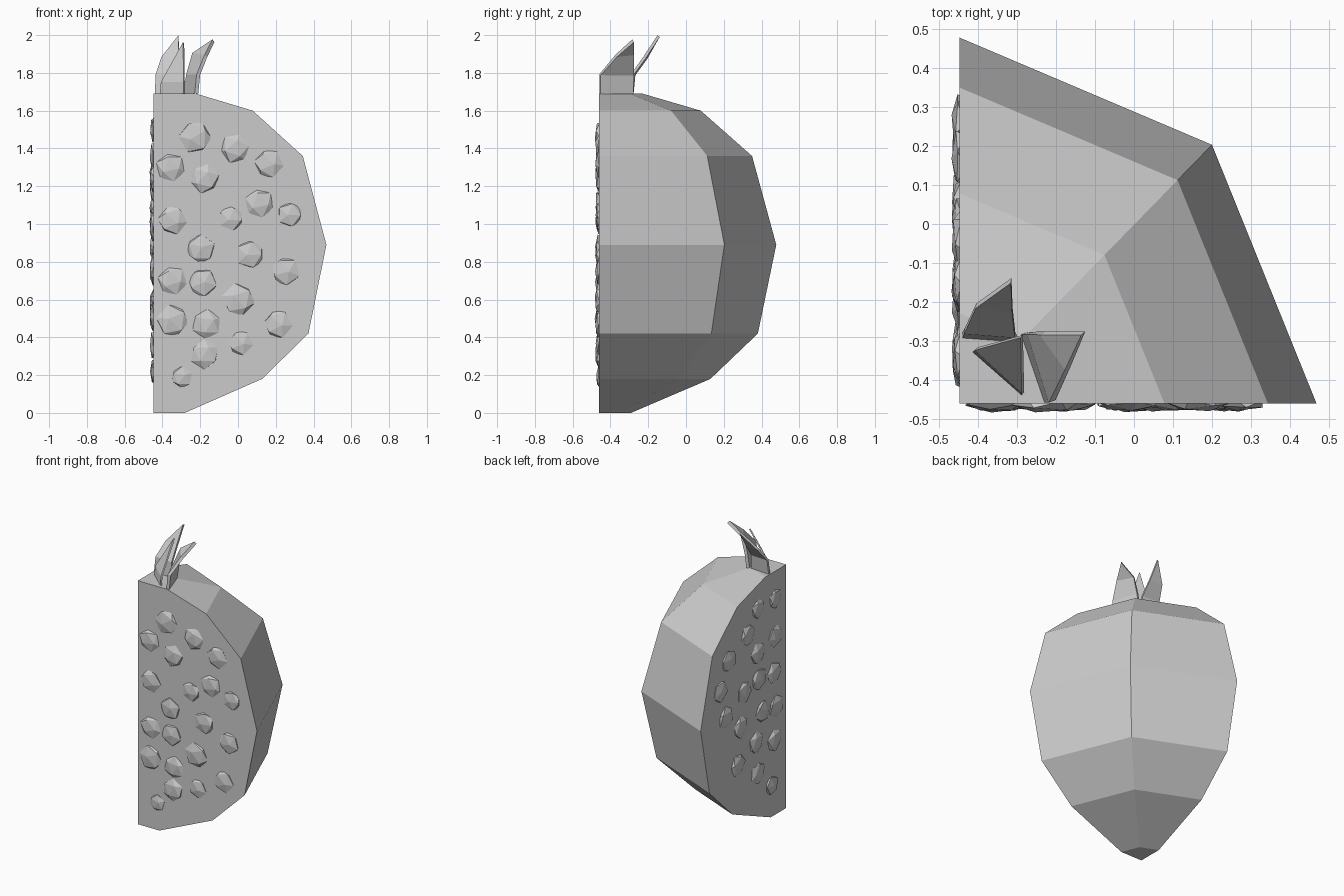
import bpy, bmesh, math, random
from mathutils import Matrix, Vector

if "Cube" in bpy.data.objects:
    bpy.data.objects.remove(bpy.data.objects["Cube"])

random.seed(4)
CX, CY = -0.447, -0.46   # upright core edge of the quarter fruit


def make(name, bm):
    bmesh.ops.recalc_face_normals(bm, faces=bm.faces[:])
    me = bpy.data.meshes.new(name)
    bm.to_mesh(me)
    bm.free()
    ob = bpy.data.objects.new(name, me)
    bpy.context.collection.objects.link(ob)
    return ob


# Fruit wedge: quarter of an eight-sided lathe, (height, radius) rings
profile = [(0, .165), (.18, .575), (.42, .82), (.89, .915),
           (1.36, .79), (1.6, .525), (1.69, .225)]
bm = bmesh.new()
rings = []
for z, r in profile:
    ring = [bm.verts.new((CX, CY, z))]
    for k in range(3):
        a = k * math.pi / 4
        ring.append(bm.verts.new((CX + r * math.cos(a),
                                  CY + r * 1.025 * math.sin(a), z)))
    rings.append(ring)
for lo, hi in zip(rings, rings[1:]):
    for i in range(4):
        j = (i + 1) % 4
        bm.faces.new((lo[i], lo[j], hi[j], hi[i]))
bm.faces.new(rings[0][::-1])
bm.faces.new(rings[-1])
make("fruit_wedge", bm)


# Seeds: flattened icosahedra half sunk into the two cut faces
def seeds(name, spots, left):
    bm = bmesh.new()
    for d, z, r in spots:
        pos = Vector((CX, CY + d, z)) if left else Vector((CX + d, CY, z))
        squash = (.27, 1, 1) if left else (1, .27, 1)
        spin = Matrix.Rotation(random.uniform(0, 6.28), 4,
                               Vector((random.random(), random.random(), 1)).normalized())
        m = Matrix.Translation(pos) @ Matrix.Diagonal((*squash, 1)) @ spin
        bmesh.ops.create_icosphere(bm, subdivisions=1, radius=r, matrix=m)
    make(name, bm)


front = [(.22, 1.46, .09), (.43, 1.40, .08), (.09, 1.30, .08), (.61, 1.32, .08),
         (.27, 1.24, .08), (.56, 1.11, .08), (.41, 1.03, .07), (.72, 1.05, .07),
         (.10, 1.02, .08), (.25, .87, .08), (.51, .84, .08), (.70, .75, .08),
         (.10, .70, .08), (.26, .69, .08), (.45, .60, .09), (.10, .49, .09),
         (.28, .47, .08), (.66, .47, .08), (.27, .31, .08), (.46, .37, .07), (.15, .19, .06)]
side = [(.12, 1.50, .07), (.31, 1.50, .07), (.42, 1.36, .08), (.12, 1.24, .08),
        (.31, 1.19, .08), (.63, 1.26, .08), (.46, .98, .08), (.30, 1.01, .08),
        (.13, .99, .08), (.26, .77, .08), (.11, .75, .08), (.50, .75, .08),
        (.72, 1.08, .08), (.66, .88, .08), (.33, .58, .08), (.13, .52, .08),
        (.53, .50, .08), (.31, .36, .08), (.16, .22, .07)]
seeds("front_seeds", front, False)
seeds("side_seeds", side, True)


# Crown leaves: strips of left/right pairs running up to a tip
def leaf(name, pairs, tip, thick):
    bm = bmesh.new()
    rows = [[bm.verts.new(p) for p in pair] for pair in pairs]
    for a, b in zip(rows, rows[1:]):
        bm.faces.new((a[0], a[1], b[1], b[0]))
    bm.faces.new((rows[-1][0], rows[-1][1], bm.verts.new(tip)))
    ob = make(name, bm)
    mod = ob.modifiers.new("thickness", 'SOLIDIFY')
    mod.thickness = thick
    mod.offset = 0


leaf("back_leaf", [((-.44, -.285, 1.69), (-.30, -.295, 1.69)),
                   ((-.435, -.275, 1.79), (-.305, -.285, 1.79)),
                   ((-.405, -.21, 1.88), (-.312, -.22, 1.88))],
     (-.315, -.145, 1.995), .015)
leaf("right_leaf", [((-.22, -.455, 1.69), (-.28, -.28, 1.69)),
                    ((-.21, -.455, 1.79), (-.265, -.28, 1.79)),
                    ((-.17, -.37, 1.89), (-.235, -.28, 1.90))],
     (-.13, -.28, 1.97), .02)
leaf("middle_leaf", [((-.41, -.325, 1.69), (-.285, -.435, 1.69)),
                     ((-.405, -.32, 1.75), (-.285, -.43, 1.75))],
     (-.288, -.288, 1.96), .01)
